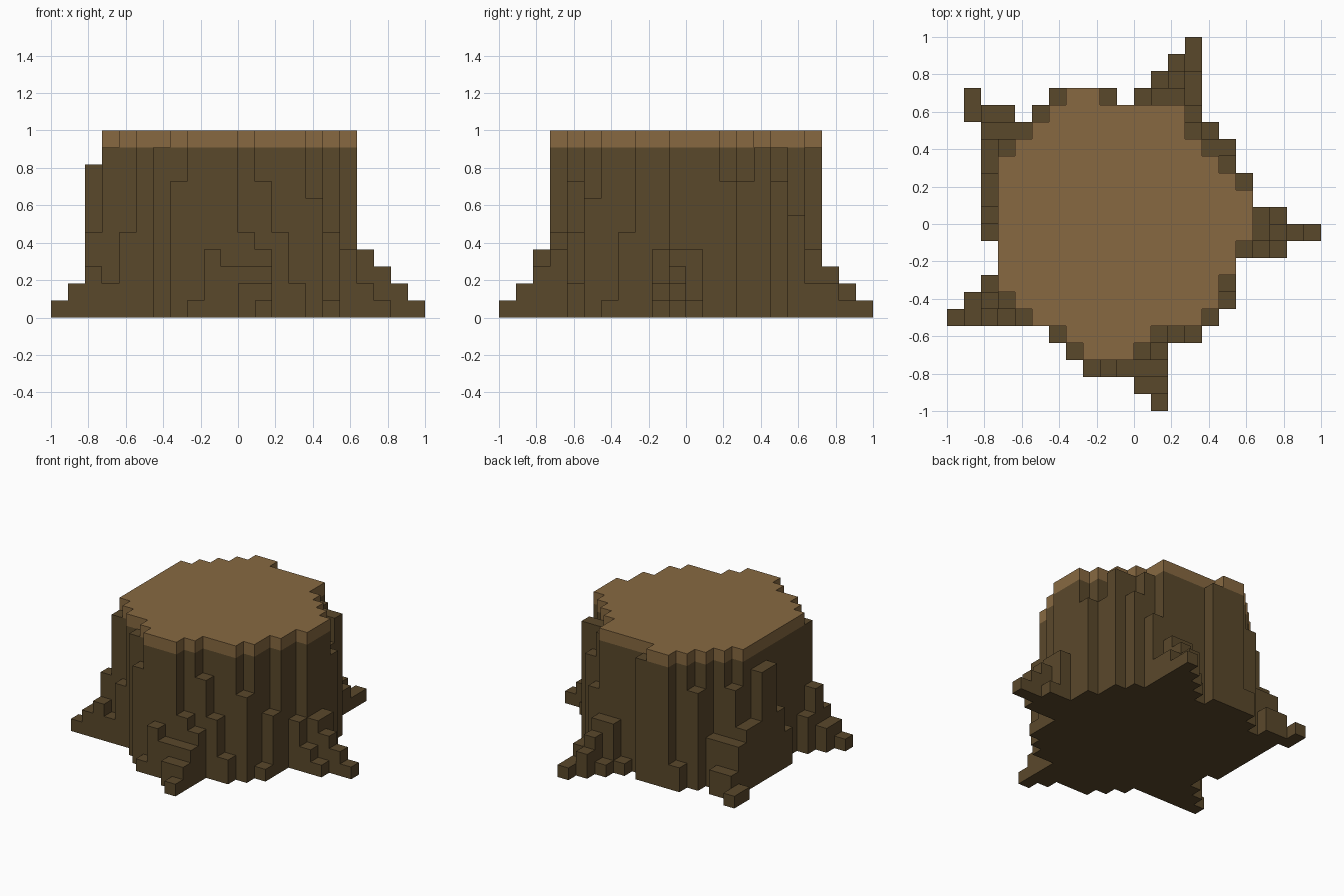
import bpy
import bmesh

UNIT = 2 / 22          # edge length of one block
TRUNK_TOP = 11         # trunk height in blocks
BARK_TOP = 10          # bark stops here, cut wood above

cube = bpy.data.objects.get("Cube")
if cube:
    bpy.data.objects.remove(cube, do_unlink=True)


def make_material(name, colour):
    mat = bpy.data.materials.new(name)
    mat.use_nodes = True
    mat.diffuse_color = colour
    mat.node_tree.nodes["Principled BSDF"].inputs["Base Color"].default_value = colour
    return mat


bark = make_material("dark bark", (0.102, 0.065, 0.024, 1))
wood = make_material("cut wood", (0.242, 0.141, 0.053, 1))

# Trunk outline: first and last block of each row, front to back
trunk_first_row = 3
trunk_spans = [(8, 10), (7, 11), (5, 14), (4, 15), (3, 15), (3, 16), (3, 16), (3, 17),
               (3, 17), (3, 17), (3, 16), (3, 15), (4, 14), (5, 13), (6, 13), (7, 8)]

# Roots and bark ridges: runs of (row, first column, block heights along x)
root_runs = {
    "front_root": [(0, 12, [1]), (1, 11, [2, 2]), (2, 8, [1, 4, 3, 3, 3]),
                   (3, 11, [5, 4]), (4, 12, [8, 5, 2])],
    "front_bark_ridges": [(3, 7, [8]), (4, 6, [10])],
    "front_right_root": [(5, 0, [1, 2, 3, 2, 5]), (6, 1, [2, 5, 10]), (7, 2, [3])],
    "front_left_bark_ridges": [(5, 15, [7]), (6, 16, [1]), (7, 16, [5])],
    "left_root": [(9, 17, [4, 2, 1]), (10, 18, [4, 3, 2, 1]), (11, 18, [4, 1])],
    "back_left_bark_ridges": [(13, 17, [8]), (14, 16, [8]), (15, 15, [10, 10]),
                              (16, 14, [10, 8])],
    "back_root": [(17, 14, [6]), (18, 11, [1, 4, 4, 2]), (19, 12, [1, 3, 2]),
                  (20, 13, [2, 1]), (21, 14, [1])],
    "back_bark_ridges": [(17, 5, [8]), (18, 6, [2]), (18, 9, [10])],
    "back_right_root": [(15, 2, [5, 8]), (16, 2, [4, 4, 4]), (17, 1, [1, 2, 2]),
                        (18, 1, [1])],
    "right_bark_ridge": [(10, 2, [3]), (11, 2, [5]), (12, 2, [9]), (13, 2, [9]),
                         (14, 2, [5])],
}


def cells_from_runs(runs):
    return {(col + n, row): h for row, col, hs in runs for n, h in enumerate(hs)}


trunk_cells = {(col, trunk_first_row + n): TRUNK_TOP
               for n, (first, last) in enumerate(trunk_spans)
               for col in range(first, last + 1)}
root_parts = {name: cells_from_runs(runs) for name, runs in root_runs.items()}

# Every column's height, used to skip faces hidden between neighbours
height = dict(trunk_cells)
for cells in root_parts.values():
    height.update(cells)


def build_columns(name, cells, material, base=0, limit=TRUNK_TOP):
    """Join block columns into one shell, leaving out the buried faces."""
    bm = bmesh.new()

    def quad(corners):
        bm.faces.new([bm.verts.new((x * UNIT - 1, y * UNIT - 1, z * UNIT))
                      for x, y, z in corners])

    for (i, j), full in cells.items():
        top = min(full, limit)
        ring = [(i, j), (i + 1, j), (i + 1, j + 1), (i, j + 1)]
        sides = [(i, j - 1), (i + 1, j), (i, j + 1), (i - 1, j)]
        if full <= limit:
            quad([(x, y, top) for x, y in ring])
        if base == 0:
            quad([(x, y, 0) for x, y in reversed(ring)])
        for n, side in enumerate(sides):
            low = max(base, height.get(side, 0))
            if low < top:
                a, b = ring[n], ring[(n + 1) % 4]
                quad([(*a, low), (*b, low), (*b, top), (*a, top)])

    bmesh.ops.remove_doubles(bm, verts=bm.verts, dist=UNIT / 100)
    mesh = bpy.data.meshes.new(name)
    bm.to_mesh(mesh)
    bm.free()
    mesh.materials.append(material)
    obj = bpy.data.objects.new(name, mesh)
    bpy.context.collection.objects.link(obj)
    return obj


# Trunk, its sawn top and the roots around it
build_columns("trunk", trunk_cells, bark, limit=BARK_TOP)
build_columns("sawn_top", trunk_cells, wood, base=BARK_TOP)
for part, cells in root_parts.items():
    build_columns(part, cells, bark)
